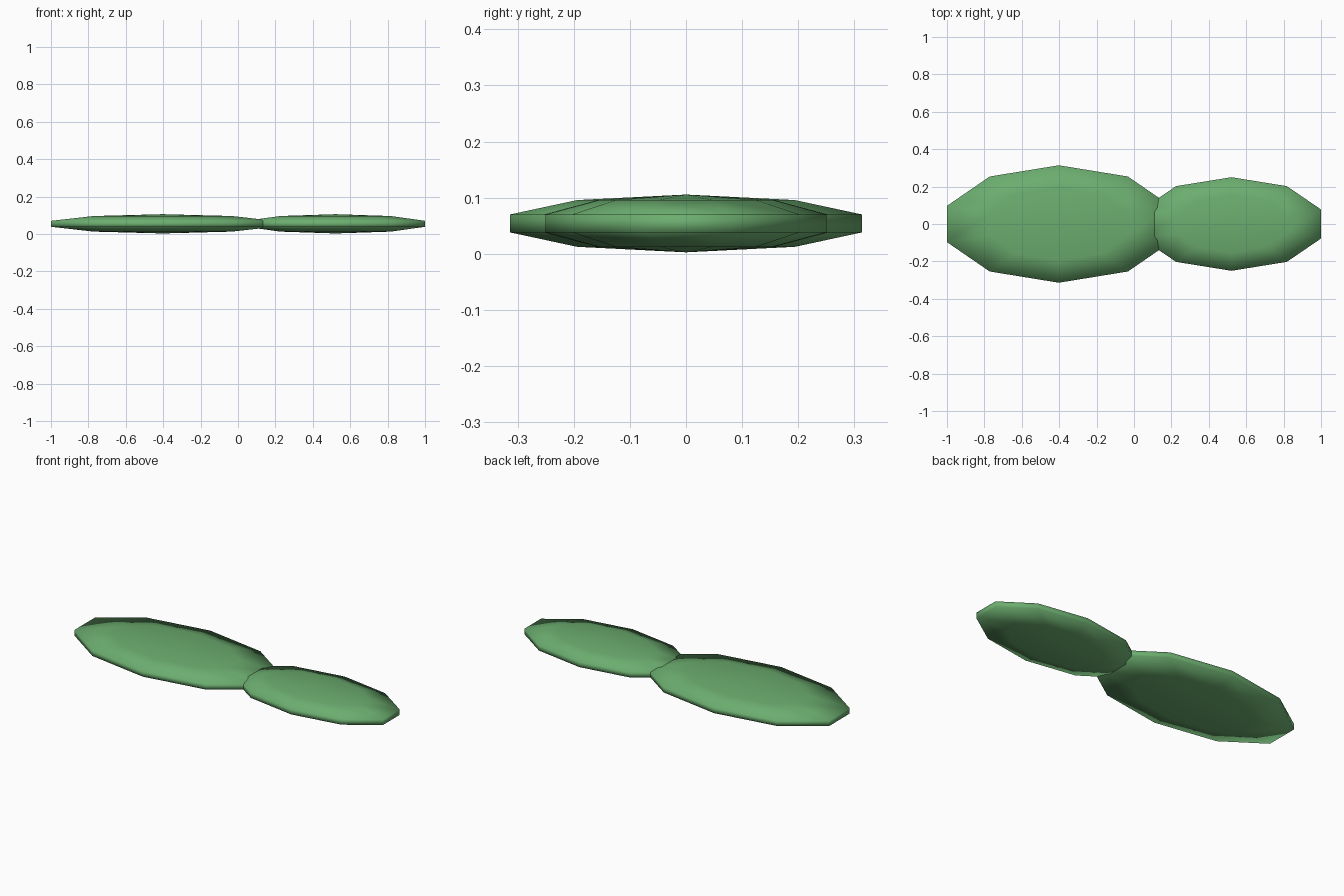
import bpy
import bmesh
import math
from mathutils import Matrix

if "Cube" in bpy.data.objects:
    bpy.data.objects.remove(bpy.data.objects["Cube"])

green = bpy.data.materials.new("cactus green")
green.diffuse_color = (0.15, 0.42, 0.16, 1.0)
green.use_nodes = True
green.node_tree.nodes["Principled BSDF"].inputs["Base Color"].default_value = green.diffuse_color


def pad(name, x, rx, ry, rz, z=0.054):
    """Flattened ten-sided sphere with a corner on the y axis."""
    bm = bmesh.new()
    bmesh.ops.create_uvsphere(bm, u_segments=10, v_segments=5, radius=1.0)
    # turn so that one column of corners lies exactly on +y
    v = max(bm.verts, key=lambda p: p.co.x ** 2 + p.co.y ** 2)
    turn = math.pi / 2 - math.atan2(v.co.y, v.co.x)
    bm.transform(Matrix.Rotation(turn, 4, 'Z'))
    bm.transform(Matrix.Diagonal((rx, ry, rz, 1.0)))
    for f in bm.faces:
        f.smooth = True
    mesh = bpy.data.meshes.new(name)
    bm.to_mesh(mesh)
    bm.free()
    mesh.materials.append(green)
    ob = bpy.data.objects.new(name, mesh)
    ob.location = (x, 0, z)
    bpy.context.collection.objects.link(ob)
    return ob


# two overlapping flat pads
pad("large_pad", -0.402, 0.661, 0.330, 0.0515)
pad("small_pad", 0.521, 0.530, 0.263, 0.0515)
